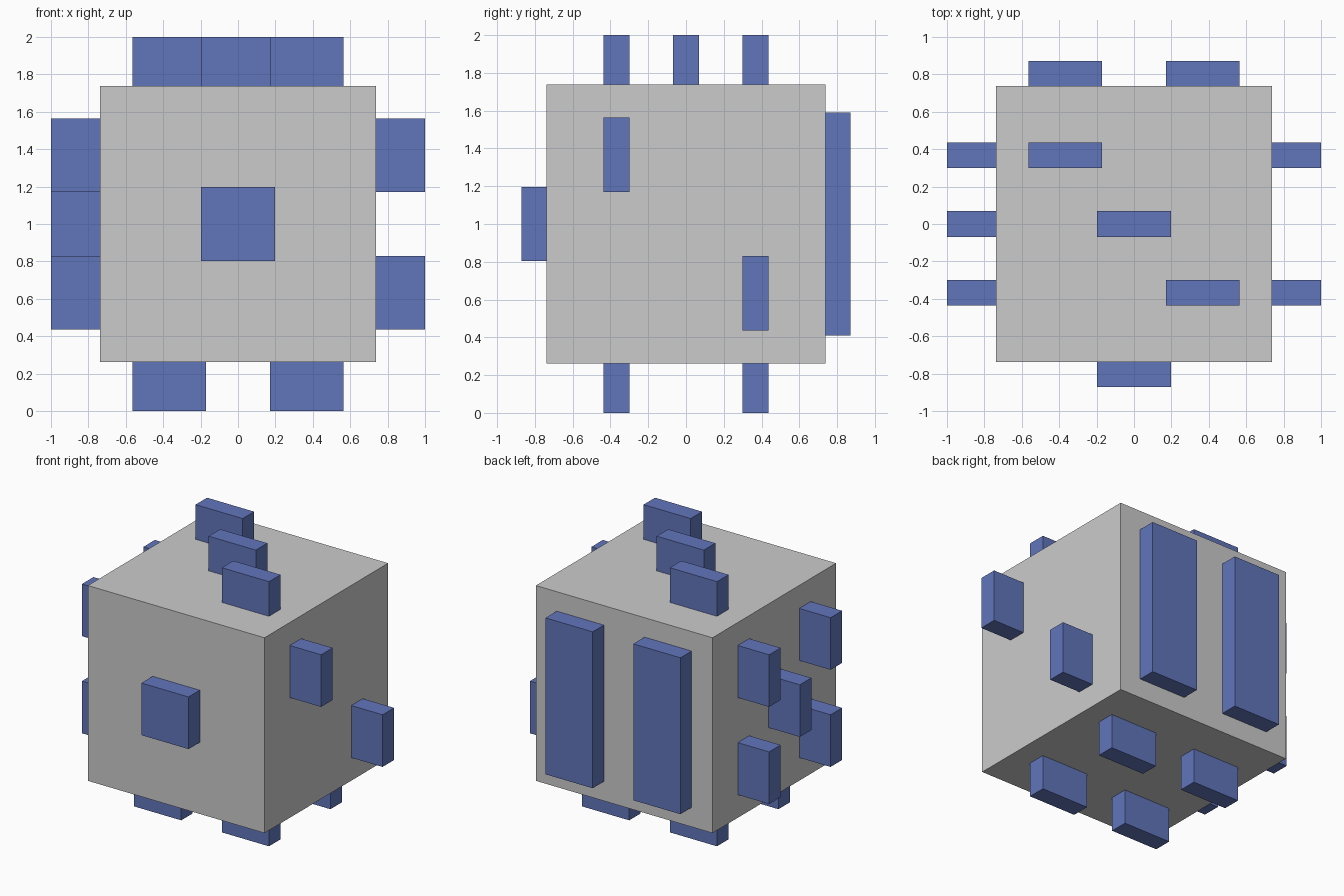
import bpy

if "Cube" in bpy.data.objects:
    bpy.data.objects.remove(bpy.data.objects["Cube"])

BODY = 1.476               # cube edge length
PIP = (0.394, 0.137, 0.394)  # pip block size
R = 0.803                  # distance of pip centres from the cube centre
S = 0.367                  # pip spacing on a face
MID = 1.0                  # height of the cube centre

blue = bpy.data.materials.new("pip_blue")
blue.diffuse_color = (0.12, 0.18, 0.5, 1)
blue.use_nodes = True
blue.node_tree.nodes["Principled BSDF"].inputs["Base Color"].default_value = blue.diffuse_color


def box(name, centre, size, mat=None):
    bpy.ops.mesh.primitive_cube_add(size=1, location=(centre[0], centre[1], centre[2] + MID))
    ob = bpy.context.object
    ob.name = name
    ob.scale = size
    bpy.ops.object.transform_apply(location=False, rotation=False, scale=True)
    if mat:
        ob.data.materials.append(mat)
    return ob


# Die body
box("die_body", (0, 0, 0), (BODY,) * 3)

# Pip patterns, one per face (offsets from the cube centre)
corners = [(a, b) for a in (-S, S) for b in (-S, S)]
pips = {
    "front_pip": [(0, -R, 0)],
    "right_pip": [(R, -S, S), (R, S, -S)],
    "top_pip": [(-S, S, R), (0, 0, R), (S, -S, R)],
    "bottom_pip": [(a, b, -R) for a, b in corners],
    "left_pip": [(-R, a, b) for a, b in corners + [(0, 0)]],
}
for name, centres in pips.items():
    for i, c in enumerate(centres, 1):
        box(f"{name}_{i}", c, PIP, blue)

# Back face: each column of three pips runs together into one tall bar
for side, x in (("left", -S), ("right", S)):
    box(f"back_pip_column_{side}", (x, R, 0), (PIP[0], PIP[1], PIP[2] * 3), blue)
